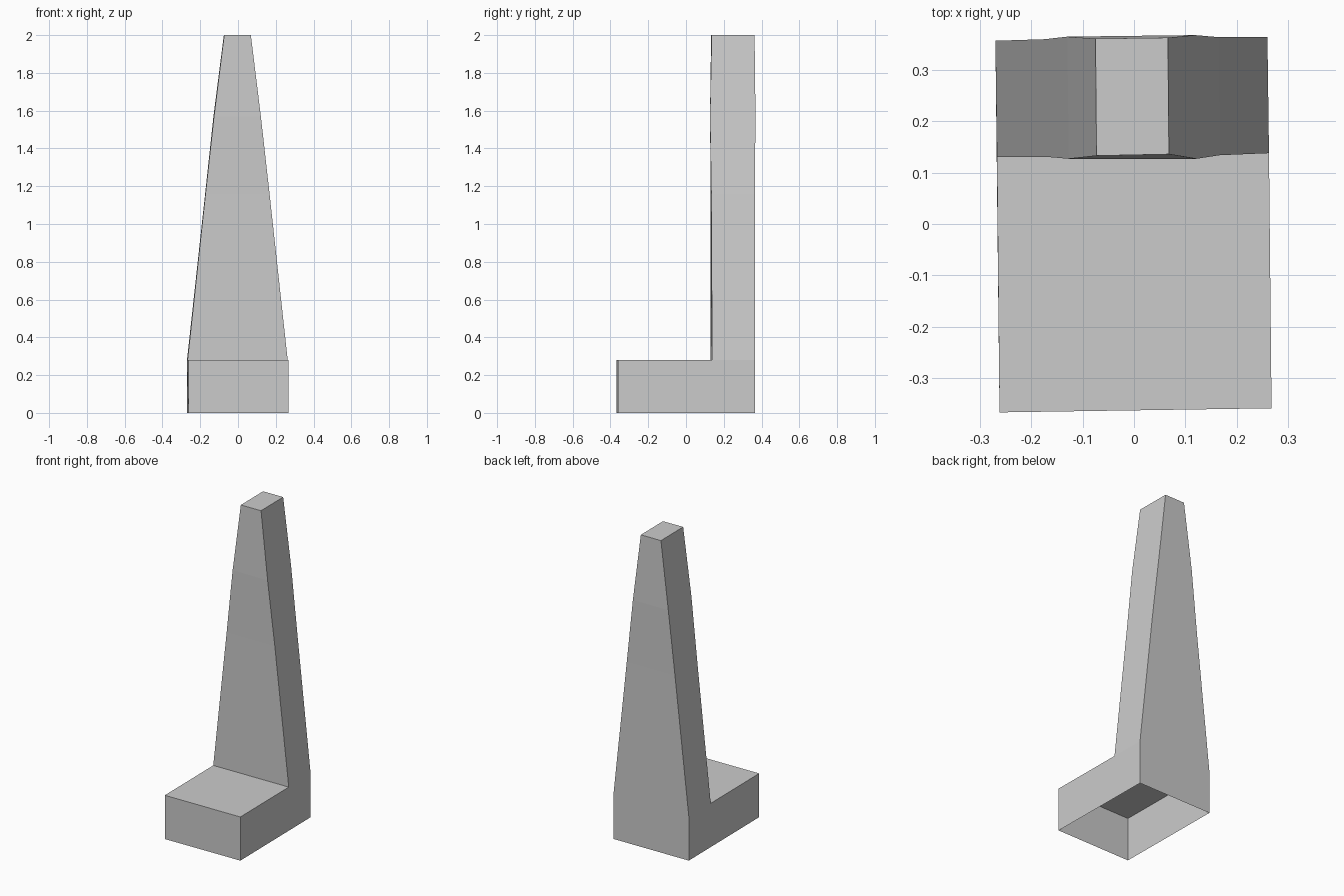
import bpy, bmesh

if "Cube" in bpy.data.objects:
    bpy.data.objects.remove(bpy.data.objects["Cube"])

bm = bmesh.new()

def ring(z, points):
    return [bm.verts.new((x, y, z)) for x, y in points]

def skin(a, b):
    n = len(a)
    for i in range(n):
        j = (i + 1) % n
        bm.faces.new((a[i], a[j], b[j], b[i]))

# Foot: open-bottomed box, slightly skewed
front_left, front_right = (-0.262, -0.367), (0.268, -0.359)
back_right, back_left = (0.26, 0.364), (-0.27, 0.357)
bottom = ring(0, [front_left, front_right, back_right, back_left])
toe = ring(0.28, [front_left, front_right])

# Tapering upright: rings ordered front left, front right, back right, back left
levels = [
    (0.28, [(-0.267, 0.131), (0.263, 0.138), back_right, back_left]),
    (1.16, [(-0.172, 0.131), (0.167, 0.134), (0.165, 0.364), (-0.174, 0.36)]),
    (1.57, [(-0.127, 0.127), (0.121, 0.127), (0.119, 0.368), (-0.13, 0.365)]),
    (2.00, [(-0.073, 0.133), (0.068, 0.136), (0.066, 0.363), (-0.075, 0.361)]),
]
rings = [ring(z, pts) for z, pts in levels]
for lower, upper in zip(rings, rings[1:]):
    skin(lower, upper)
bm.faces.new(rings[-1])

# Foot walls and step
fl, fr, br, bl = bottom
sl, sr, ur, ul = rings[0]
bm.faces.new((fl, fr, toe[1], toe[0]))
bm.faces.new((toe[0], toe[1], sr, sl))
bm.faces.new((fr, br, ur, sr, toe[1]))
bm.faces.new((br, bl, ul, ur))
bm.faces.new((bl, fl, toe[0], sl, ul))

bmesh.ops.recalc_face_normals(bm, faces=bm.faces)
mesh = bpy.data.meshes.new("tapered_post")
bm.to_mesh(mesh)
bm.free()
bpy.context.collection.objects.link(bpy.data.objects.new("tapered_post", mesh))
